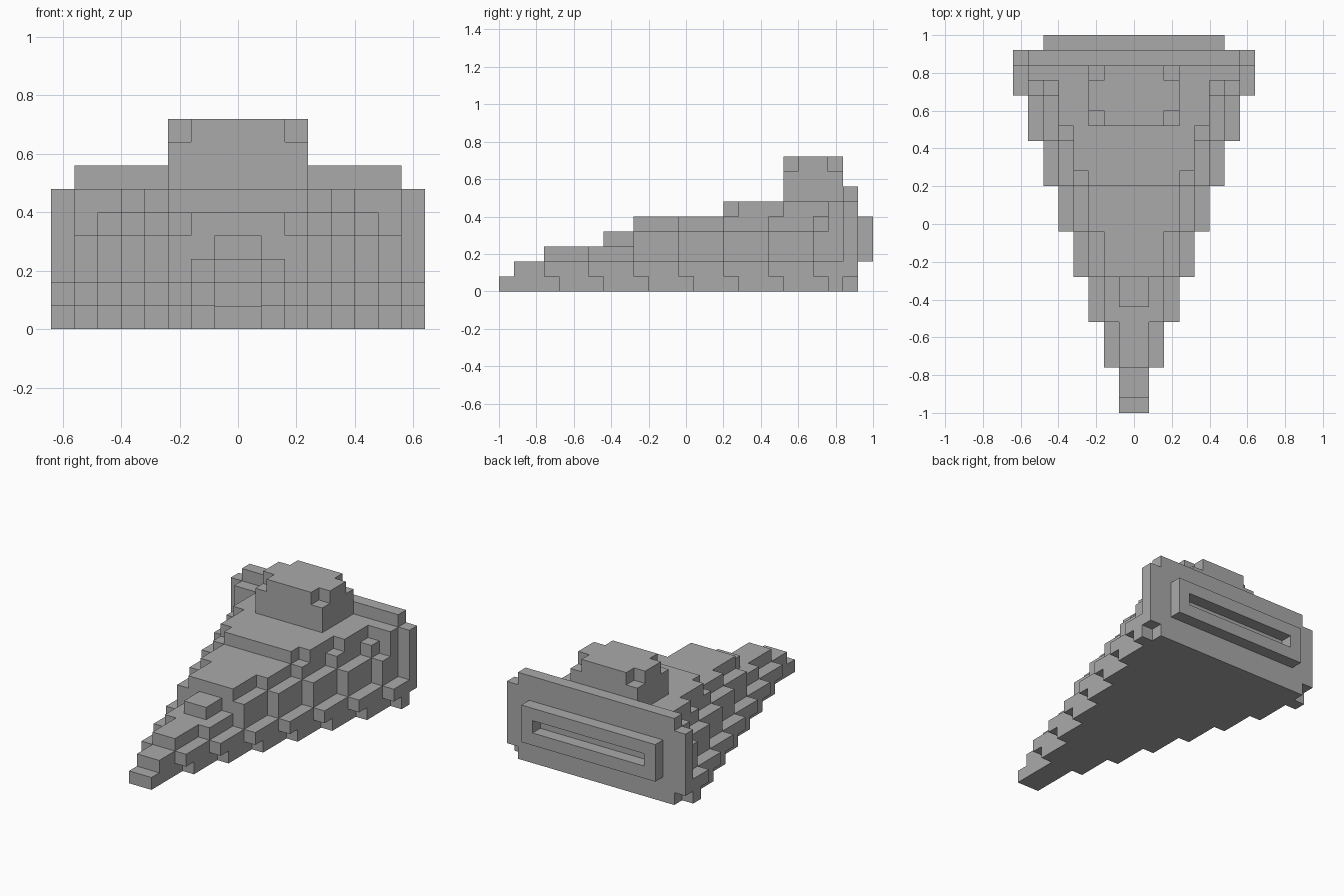
import bpy
import bmesh
from mathutils import Vector

UNIT = 0.08

cube = bpy.data.objects.get("Cube")
if cube:
    bpy.data.objects.remove(cube, do_unlink=True)

grey = bpy.data.materials.new("plain grey")
grey.use_nodes = True
grey.diffuse_color = (0.4, 0.4, 0.4, 1)
grey.node_tree.nodes["Principled BSDF"].inputs["Base Color"].default_value = (0.4, 0.4, 0.4, 1)


def block(half_width, y0, y1, z0, z1):
    """Cells of a block that is symmetric about x = 0."""
    return {(x, y, z) for x in range(-half_width, half_width)
            for y in range(y0, y1) for z in range(z0, z1)}


# Wedge hull: eight steps, each wider than the one in front, with stacked decks
lower_hull, middle_deck, upper_deck = set(), set(), set()
for n in range(1, 9):
    start = 3 * (n - 1)
    end = min(start + 3, 23)
    if n == 1:
        lower_hull |= block(1, 0, 3, 0, 1) | block(1, 1, 3, 1, 2)
        continue
    # Bottom row is notched at the front of each step
    lower_hull |= block(n, start, end, 1, 2) | block(n - 1, start, end, 0, 1)
    lower_hull |= block(n, start + 1, end, 0, 1)
    middle_deck |= block(n - 1, start, end, 2, 3 if n < 4 else 4)
    if n >= 4:
        upper_deck |= block(n - 2, start, end, 4, 5)

# Highest deck, whose steps are offset by one cell, and its rear shoulder
for half_width, y0, y1 in ((3, 15, 16), (4, 16, 19), (5, 19, 22)):
    upper_deck |= block(half_width, y0, y1, 5, 6)
upper_deck |= block(7, 22, 23, 4, 6)

# Tower with its four top corners cut away
tower = block(3, 19, 23, 6, 8) | block(2, 19, 23, 8, 9) | block(3, 20, 22, 8, 9)

parts = {
    "lower_hull": lower_hull,
    "middle_deck": middle_deck,
    "upper_deck": upper_deck,
    "front_hatch": block(1, 7, 9, 3, 4),
    "bridge_tower": tower,
    "rear_plate": block(8, 23, 24, 1, 6) | block(7, 23, 24, 0, 7),
    "engine_frame": block(6, 24, 25, 2, 5) - block(5, 24, 25, 3, 4),
}
parts["middle_deck"] |= block(7, 22, 23, 2, 4)
solid = set().union(*parts.values())


def build(name, cells):
    """Make a mesh of the outer faces of the cells."""
    bm = bmesh.new()
    for cell in cells:
        for axis in range(3):
            for sign in (-1, 1):
                normal = Vector((0, 0, 0))
                normal[axis] = sign
                if tuple(int(c + d) for c, d in zip(cell, normal)) in solid:
                    continue
                u = Vector((0, 0, 0))
                u[(axis + 1) % 3] = 0.5
                v = normal.cross(u)
                centre = Vector(cell) + Vector((0.5, 0.5, 0.5)) + normal / 2
                corners = (centre - u - v, centre + u - v, centre + u + v, centre - u + v)
                bm.faces.new([bm.verts.new(c * UNIT - Vector((0, 1, 0))) for c in corners])
    bmesh.ops.remove_doubles(bm, verts=bm.verts, dist=UNIT / 100)
    mesh = bpy.data.meshes.new(name)
    bm.to_mesh(mesh)
    bm.free()
    mesh.materials.append(grey)
    bpy.context.collection.objects.link(bpy.data.objects.new(name, mesh))


for name, cells in parts.items():
    build(name, cells)
